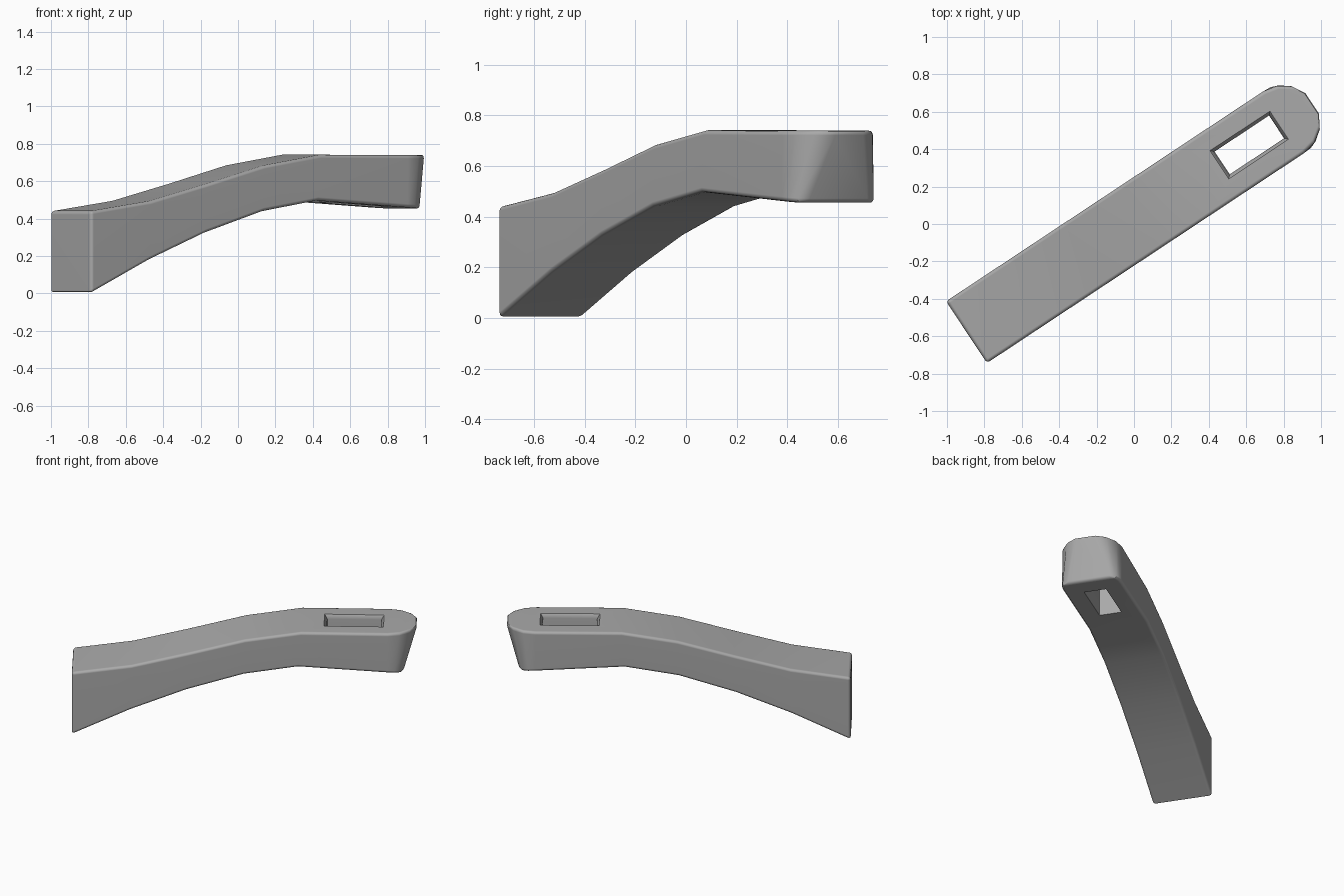
import bpy, bmesh, math
from mathutils import Matrix

cube = bpy.data.objects.get("Cube")
if cube:
    bpy.data.objects.remove(cube)

grey = bpy.data.materials.new("plain grey")
grey.use_nodes = True
colour = (0.4, 0.4, 0.4, 1)
grey.diffuse_color = colour
grey.node_tree.nodes["Principled BSDF"].inputs["Base Color"].default_value = colour

HALF = 0.198
# The bar is modelled along its own length, then turned about z
TURN = Matrix.Rotation(math.radians(33.5), 4, "Z") @ Matrix.Translation((0, 0.012, 0))


def finish(name, bm):
    bmesh.ops.recalc_face_normals(bm, faces=bm.faces)
    bm.transform(TURN)
    mesh = bpy.data.meshes.new(name)
    bm.to_mesh(mesh)
    bm.free()
    mesh.materials.append(grey)
    ob = bpy.data.objects.new(name, mesh)
    bpy.context.collection.objects.link(ob)
    return ob


# Stations: top length, half width, height; bottom length, half width, height
rows = [(u, HALF, zt, ub, HALF, zb) for u, zt, ub, zb in [
    (-1.066, 0.44, -1.066, 0.0), (-0.68, 0.495, -0.69, 0.18),
    (-0.315, 0.587, -0.33, 0.325), (0.05, 0.685, 0.04, 0.44),
    (0.41, 0.742, 0.39, 0.497)]]
# Round nose on top running into a squarer end underneath
nose = [(90, 0.965, HALF), (67, 1.01, 0.196), (43, 1.05, 0.182), (18, 1.068, 0.14)]
for deg, ub, wb in nose:
    a = math.radians(deg)
    rows.append((0.967 + HALF * math.cos(a), HALF * math.sin(a), 0.74,
                 ub, wb, 0.497 - (ub - 0.39) * 0.063))

bm = bmesh.new()
rings = []
for ut, wt, zt, ub, wb, zb in rows:
    rings.append([bm.verts.new(p) for p in (
        (ut, -wt, zt), (ut, wt, zt), (ub, wb, zb), (ub, -wb, zb))])
for a, b in zip(rings, rings[1:]):
    for i in range(4):
        j = (i + 1) % 4
        bm.faces.new((a[i], a[j], b[j], b[i]))
bm.faces.new(rings[0])
bm.faces.new(rings[-1])
bar = finish("curved_handle", bm)

# Slot cutter with a flared mouth at the top
bm = bmesh.new()
loops = []
for z, grow in ((0.3, 0), (0.715, 0), (0.745, 0.02), (0.8, 0.02)):
    x0, x1, w = 0.573 - grow, 0.922 + grow, 0.073 + grow
    loops.append([bm.verts.new(p) for p in (
        (x0, -w, z), (x1, -w, z), (x1, w, z), (x0, w, z))])
for a, b in zip(loops, loops[1:]):
    for i in range(4):
        j = (i + 1) % 4
        bm.faces.new((a[i], a[j], b[j], b[i]))
bm.faces.new(loops[0])
bm.faces.new(loops[-1])
cutter = finish("slot_cutter", bm)
cutter.hide_render = True

# Soften the edges, cut the slot, then bake the result
bevel = bar.modifiers.new("soft edges", "BEVEL")
bevel.width = 0.035
bevel.segments = 3
bevel.limit_method = "ANGLE"
bevel.angle_limit = math.radians(40)
slot = bar.modifiers.new("slot", "BOOLEAN")
slot.operation = "DIFFERENCE"
slot.solver = "EXACT"
slot.object = cutter

bpy.ops.object.select_all(action="DESELECT")
bar.select_set(True)
bpy.context.view_layer.objects.active = bar
bpy.ops.object.convert(target="MESH")
bpy.data.objects.remove(cutter)
bpy.ops.object.shade_smooth_by_angle(angle=math.radians(35))
normals = bar.modifiers.new("even shading", "WEIGHTED_NORMAL")
normals.keep_sharp = True
